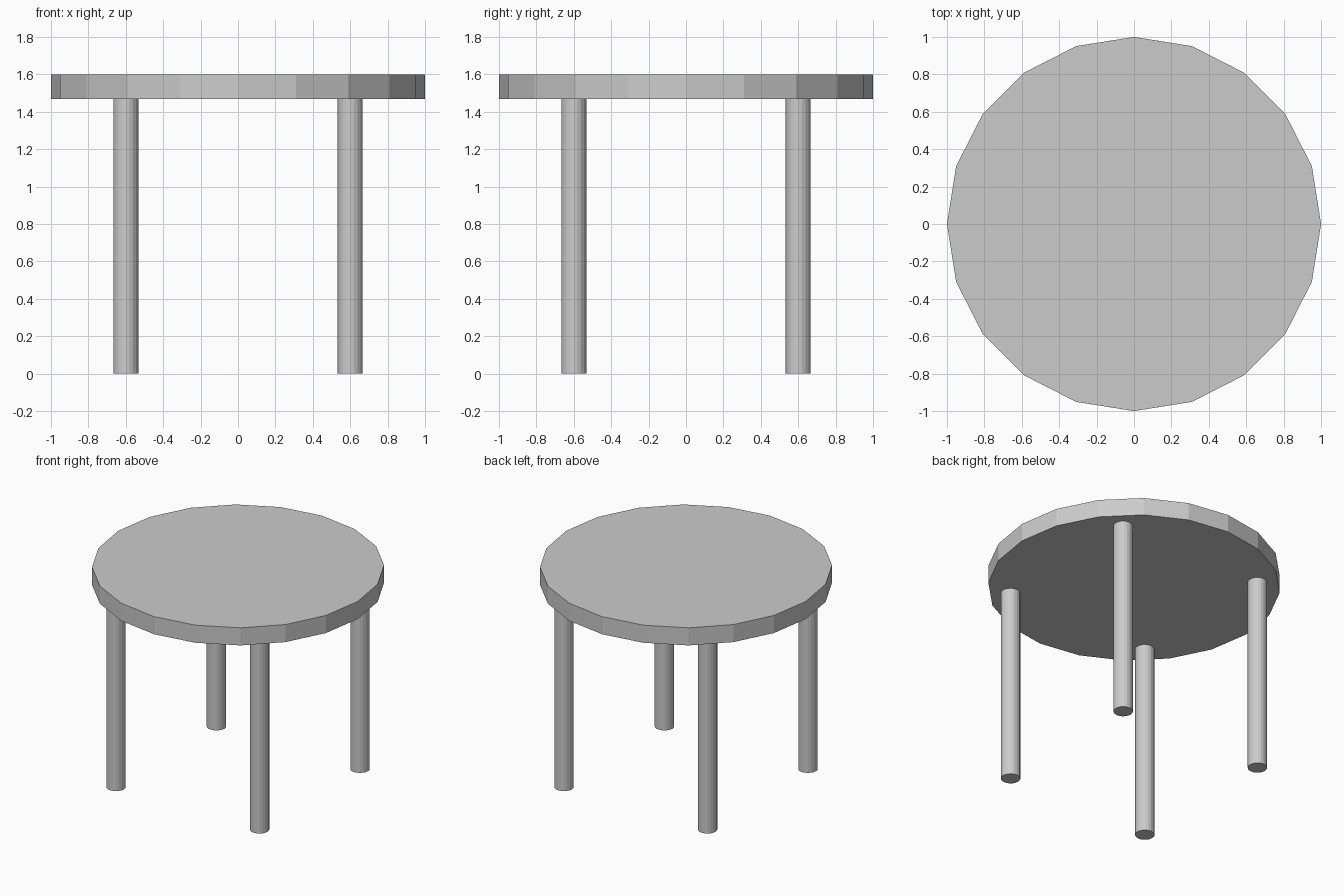
import bpy

if "Cube" in bpy.data.objects:
    bpy.data.objects.remove(bpy.data.objects["Cube"])

SIDES = 20
TOP_Z, UNDER_Z = 1.6, 1.467
LEG_R, LEG_POS = 0.0667, 0.6


def cylinder(name, radius, z0, z1, x=0, y=0):
    """Upright cylinder with a vertex on the +x/+y axes."""
    bpy.ops.mesh.primitive_cylinder_add(vertices=SIDES, radius=radius, depth=z1 - z0,
                                        location=(x, y, (z0 + z1) / 2))
    obj = bpy.context.object
    obj.name = name
    return obj


# Faceted round top
cylinder("table_top", 1.0, UNDER_Z, TOP_Z)

# Four straight legs, meeting the underside
for y, depth_name in ((-LEG_POS, "front"), (LEG_POS, "back")):
    for x, side_name in ((-LEG_POS, "left"), (LEG_POS, "right")):
        cylinder(f"{depth_name}_{side_name}_leg", LEG_R, 0, UNDER_Z, x, y)
